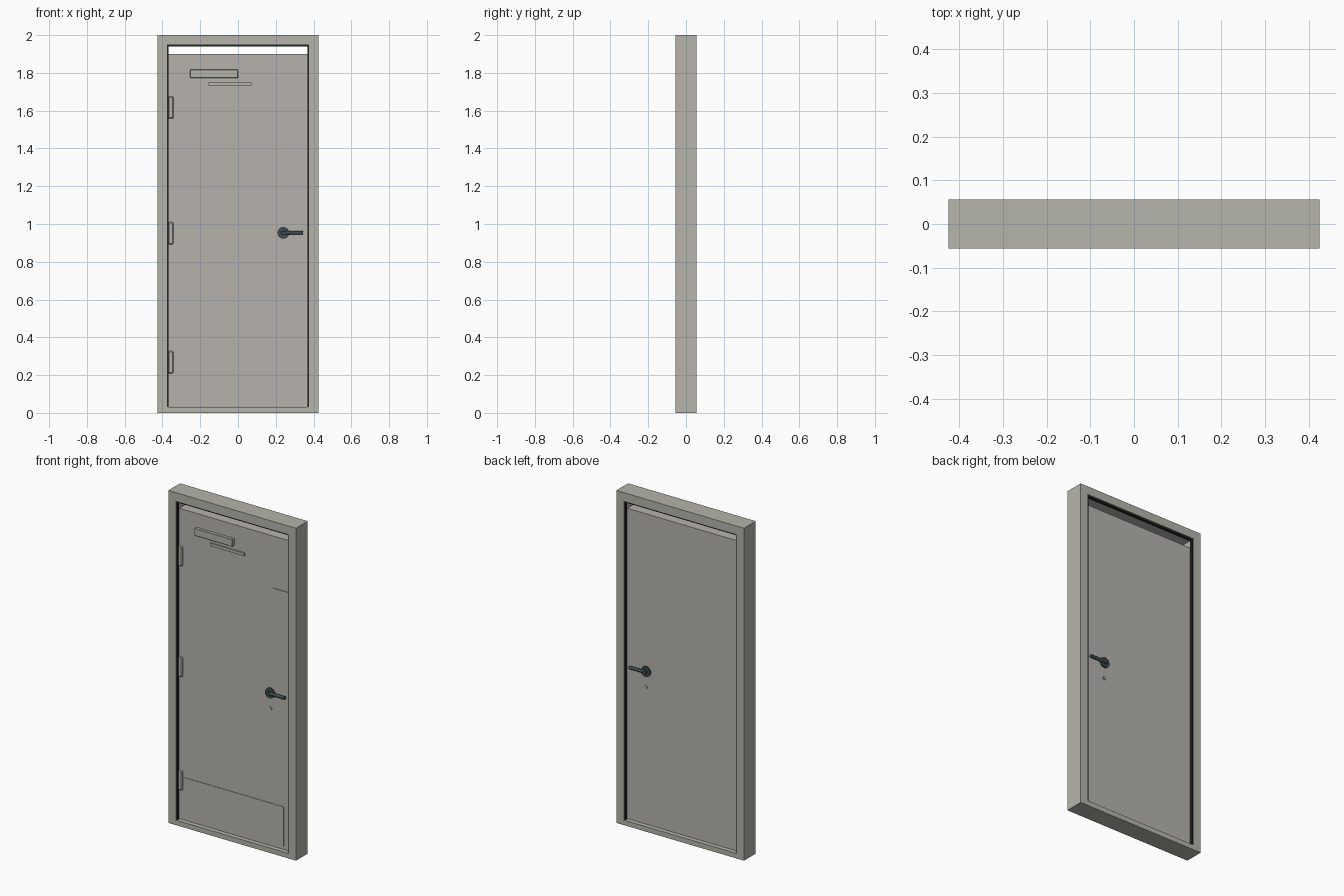
import bpy
from math import radians
from mathutils import Vector

cube = bpy.data.objects.get("Cube")
if cube:
    bpy.data.objects.remove(cube, do_unlink=True)


def material(name, r, g, b):
    m = bpy.data.materials.new(name)
    m.use_nodes = True
    m.diffuse_color = (r, g, b, 1)
    m.node_tree.nodes["Principled BSDF"].inputs["Base Color"].default_value = (r, g, b, 1)
    return m


FRAME = material("frame_grey", 0.46, 0.46, 0.41)
LEAF = material("door_grey", 0.47, 0.45, 0.42)
DARK = material("handle_dark_grey", 0.05, 0.07, 0.075)
RUBBER = material("seal_black", 0.02, 0.02, 0.02)


def box(name, mat, x, y, z, bevel=0):
    """Box given as (min, max) pairs on each axis."""
    lo, hi = (Vector(p) for p in zip(x, y, z))
    bpy.ops.mesh.primitive_cube_add(size=1, location=(lo + hi) / 2)
    ob = bpy.context.object
    ob.name = name
    ob.scale = hi - lo
    bpy.ops.object.transform_apply(location=False, rotation=False, scale=True)
    ob.data.materials.append(mat)
    if bevel:
        mod = ob.modifiers.new("bevel", "BEVEL")
        mod.width = bevel
        mod.segments = 1
    return ob


def rod(name, mat, centre, radius, length, axis):
    """Cylinder lying along the x or y axis."""
    turn = (radians(90), 0, 0) if axis == "y" else (0, radians(90), 0)
    bpy.ops.mesh.primitive_cylinder_add(vertices=16, radius=radius, depth=length,
                                        location=centre, rotation=turn)
    ob = bpy.context.object
    ob.name = name
    ob.data.materials.append(mat)
    bpy.ops.object.shade_smooth_by_angle(angle=radians(35))
    return ob


# Frame: two posts, head and threshold
W, INNER, D = 0.425, 0.375, 0.056
depth = (-D, D)
box("left_jamb", FRAME, (INNER, W), depth, (0, 2))
box("right_jamb", FRAME, (-W, -INNER), depth, (0, 2))
box("head", FRAME, (-INNER, INNER), depth, (1.95, 2))
box("threshold", FRAME, (-INNER, INNER), depth, (0, 0.03))

# Door leaf, leaving an open slot under the head
FACE = 0.034
box("door_leaf", LEAF, (-0.368, 0.368), (-FACE, FACE), (0.033, 1.9))

# Rubber seals lining the opening on both sides of the leaf
for side, s in (("front", -1), ("back", 1)):
    y = sorted((s * 0.035, s * 0.051))
    box(side + "_left_seal", RUBBER, (0.367, INNER), y, (0.03, 1.95))
    box(side + "_right_seal", RUBBER, (-INNER, -0.367), y, (0.03, 1.95))
    box(side + "_head_seal", RUBBER, (-0.367, 0.367), y, (1.941, 1.95))

    # Lever handle and lock cylinder
    rod(side + "_handle_rose", DARK, (0.24, s * 0.038, 0.953), 0.031, 0.01, "y")
    rod(side + "_handle_neck", DARK, (0.24, s * 0.046, 0.953), 0.011, 0.018, "y")
    rod(side + "_handle_lever", DARK, (0.288, s * 0.046, 0.953), 0.0095, 0.114, "x")
    rod(side + "_lock", LEAF, (0.241, s * 0.036, 0.857), 0.01, 0.008, "y")

# Hinges
for i, z in enumerate((0.268, 0.951, 1.617)):
    box(f"hinge_{i + 1}", LEAF, (-0.37, -0.342), (-0.044, -0.03),
        (z - 0.059, z + 0.059), 0.005)

# Fittings on the front face
box("kick_plate", LEAF, (-0.333, 0.33), (-0.037, -0.033), (0.055, 0.29))
box("closer_body", FRAME, (-0.253, 0), (-0.053, -0.033), (1.773, 1.817), 0.002)
box("closer_arm", FRAME, (-0.155, 0.072), (-0.044, -0.033), (1.733, 1.75))
box("latch_plate", LEAF, (0.26, 0.367), (-0.038, -0.033), (1.537, 1.588))
